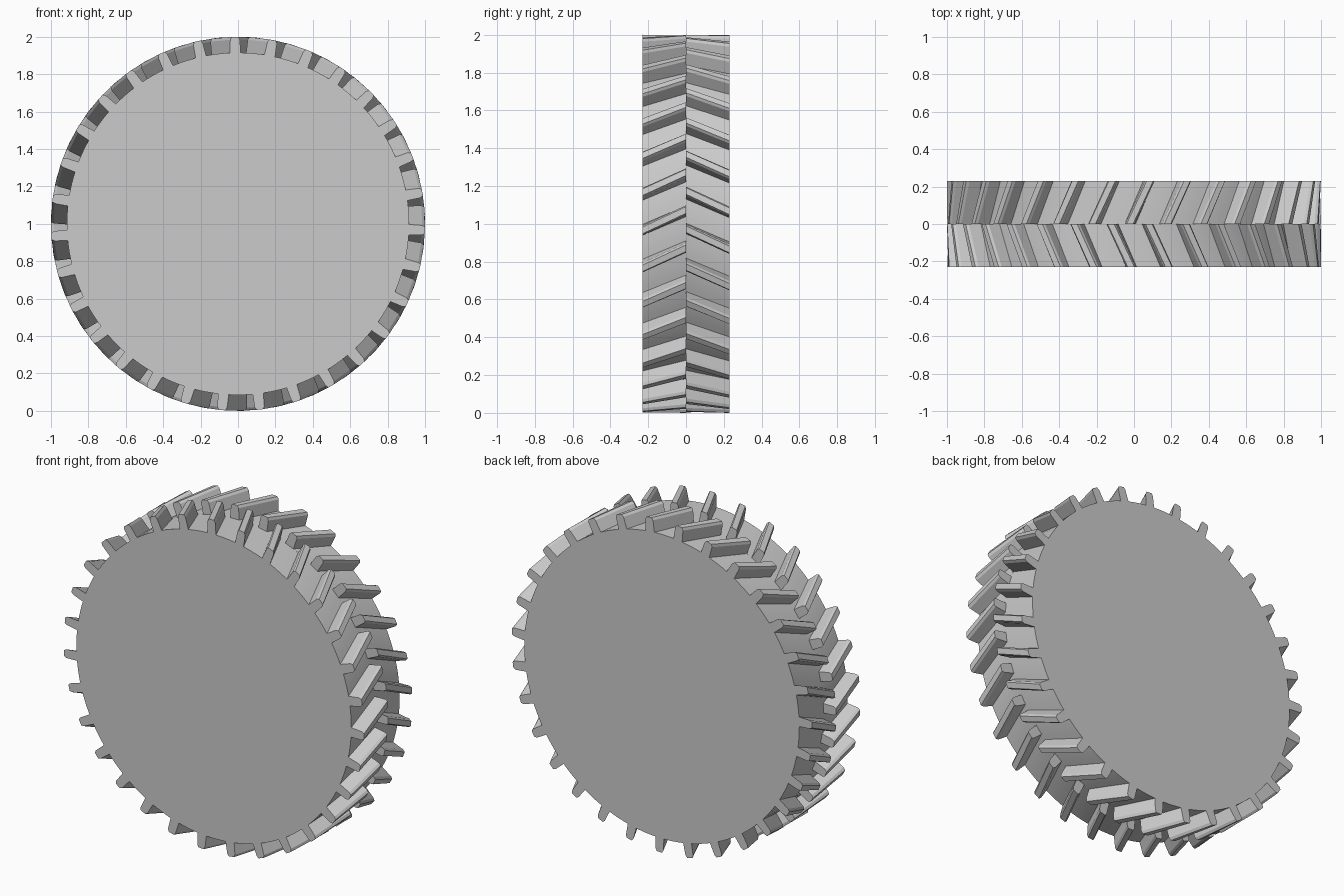
import bpy, bmesh
from math import sin, cos, radians

if "Cube" in bpy.data.objects:
    bpy.data.objects.remove(bpy.data.objects["Cube"], do_unlink=True)

TEETH = 31
PITCH = 360 / TEETH
TWIST = 6.2          # degrees each tooth leans from rim to middle
HALF_WIDTH = 0.23
ROOT = 0.915
FRONT_PHASE = 90.9   # tooth centre on the front rim
BACK_PHASE = FRONT_PHASE - PITCH / 2
# one tooth, as radius and angle from the tooth centre
TOOTH = [(ROOT, -1.8), (0.985, -1.5), (1.0, -1.0),
         (1.0, 1.0), (0.985, 1.5), (ROOT, 1.8)]
ROOT_STEPS = 4

steel = bpy.data.materials.new("plain grey")
steel.use_nodes = True
grey = (0.6, 0.6, 0.6, 1)
steel.diffuse_color = grey
steel.node_tree.nodes["Principled BSDF"].inputs["Base Color"].default_value = grey


def outline():
    """Tooth outline all round the gear, with an arc between teeth."""
    points = []
    gap = PITCH - 2 * TOOTH[-1][1]
    for i in range(TEETH):
        points += [(r, a + i * PITCH) for r, a in TOOTH]
        end = i * PITCH + TOOTH[-1][1]
        points += [(ROOT, end + gap * s / ROOT_STEPS) for s in range(1, ROOT_STEPS)]
    return points


def gear_half(name, rim_y, phase):
    """Loft the outline from the outer rim to the middle plane with a twist."""
    bm = bmesh.new()
    rings = []
    for y, turn in ((rim_y, phase), (0, phase + TWIST)):
        rings.append([bm.verts.new((r * cos(radians(a + turn)), y,
                                    1 + r * sin(radians(a + turn))))
                      for r, a in outline()])
    rim, middle = rings
    count = len(rim)
    for i in range(count):
        j = (i + 1) % count
        bm.faces.new((rim[i], rim[j], middle[j], middle[i]))
    bm.faces.new(rim)
    bm.faces.new(middle)
    bmesh.ops.recalc_face_normals(bm, faces=bm.faces)
    mesh = bpy.data.meshes.new(name)
    bm.to_mesh(mesh)
    bm.free()
    mesh.materials.append(steel)
    obj = bpy.data.objects.new(name, mesh)
    bpy.context.collection.objects.link(obj)
    bpy.ops.object.select_all(action="DESELECT")
    obj.select_set(True)
    bpy.context.view_layer.objects.active = obj
    bpy.ops.object.shade_smooth_by_angle(angle=radians(20))


# two opposed helical halves, staggered by half a tooth
gear_half("front_gear_half", -HALF_WIDTH, FRONT_PHASE)
gear_half("back_gear_half", HALF_WIDTH, BACK_PHASE)
